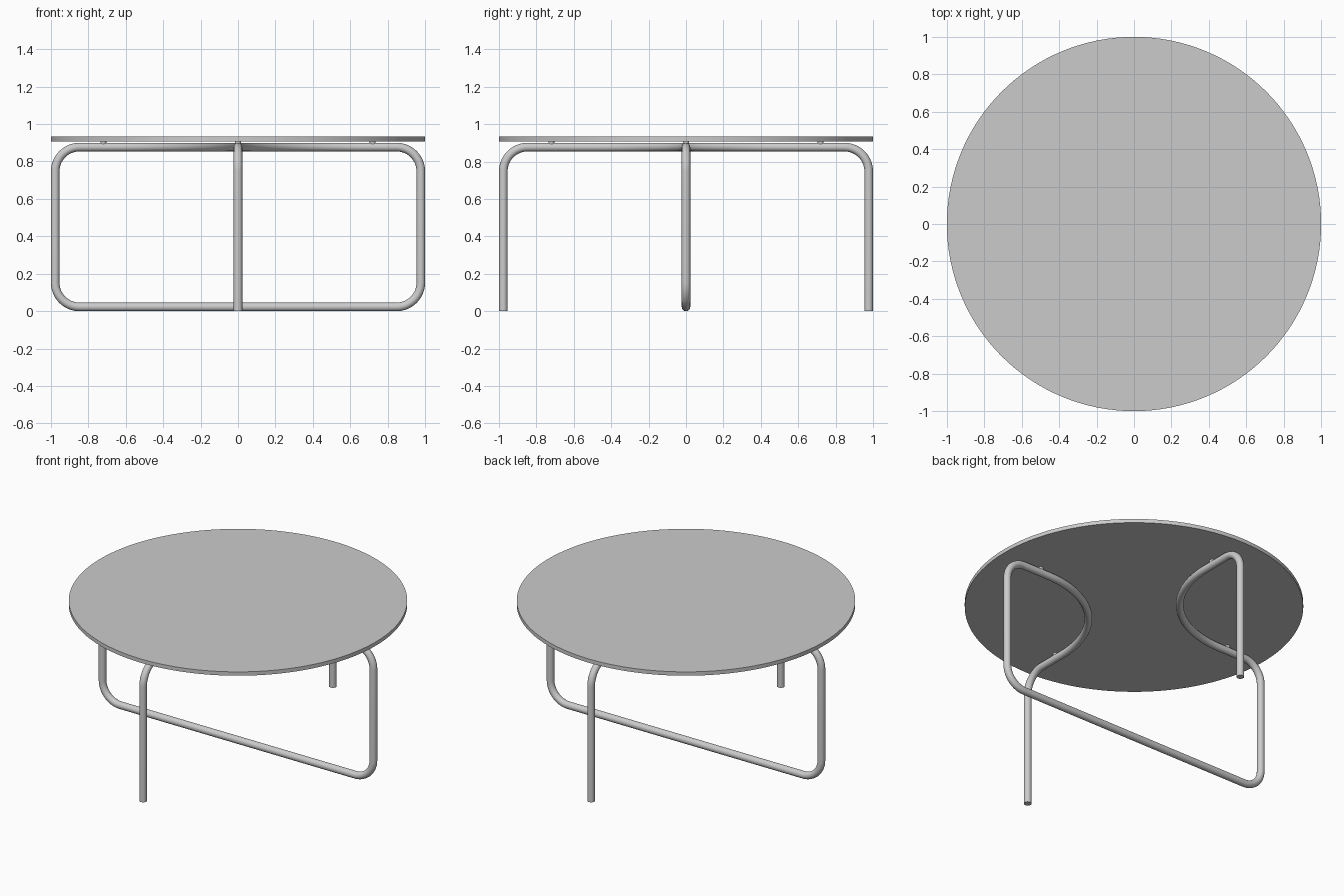
import bpy
from math import acos, tan, sin, cos
from mathutils import Vector

if "Cube" in bpy.data.objects:
    bpy.data.objects.remove(bpy.data.objects["Cube"])

TUBE_R = 0.023
LEG = 1 - TUBE_R      # leg distance from the centre
TOP = 0.90 - TUBE_R   # centreline height of the upper run
LOW = TUBE_R          # centreline height of the floor bar


def fillet(prev, corner, nxt, radius, steps):
    """Arc points rounding one corner of a path."""
    a, b = (prev - corner).normalized(), (nxt - corner).normalized()
    half = acos(a.dot(b)) / 2
    start = corner + a * (radius / tan(half))
    centre = corner + (a + b).normalized() * (radius / sin(half))
    u, v = (start - centre).normalized(), -a
    sweep = 2 * (1.5707963 - half)
    return [centre + radius * (u * cos(sweep * i / steps) + v * sin(sweep * i / steps))
            for i in range(steps + 1)]


def smooth(obj):
    bpy.ops.object.select_all(action='DESELECT')
    obj.select_set(True)
    bpy.context.view_layer.objects.active = obj
    bpy.ops.object.shade_smooth_by_angle(angle=0.6)


def disc(name, radius, z0, z1, x=0, y=0, sides=32):
    bpy.ops.mesh.primitive_cylinder_add(vertices=sides, radius=radius, depth=z1 - z0,
                                        location=(x, y, (z0 + z1) / 2))
    obj = bpy.context.object
    obj.name = name
    smooth(obj)


# Table top
disc("table_top", 1.0, 0.908, 0.933, sides=128)

# Continuous bent tube frame: half path, then the same half turned 180 degrees
half = [((0, -LEG, 0), 0), ((0, -LEG, TOP), 0.13), ((0, 0, TOP), 0.66),
        ((LEG, 0, TOP), 0.13), ((LEG, 0, LOW), 0.13)]
path = [(Vector(p), r) for p, r in half]
path += [(Vector((-p.x, -p.y, p.z)), r) for p, r in reversed(path)]

points = [path[0][0]]
for (p, _), (c, r), (n, _) in zip(path, path[1:], path[2:]):
    points += fillet(p, c, n, r, 32 if r > 0.5 else 14)
points.append(path[-1][0])

curve = bpy.data.curves.new("tube_frame", 'CURVE')
curve.dimensions = '3D'
curve.bevel_depth = TUBE_R
curve.bevel_resolution = 6
curve.use_fill_caps = True
spline = curve.splines.new('POLY')
spline.points.add(len(points) - 1)
for sp, p in zip(spline.points, points):
    sp.co = (*p, 1)
frame = bpy.data.objects.new("tube_frame", curve)
bpy.context.collection.objects.link(frame)
bpy.ops.object.select_all(action='DESELECT')
frame.select_set(True)
bpy.context.view_layer.objects.active = frame
bpy.ops.object.convert(target='MESH')
smooth(bpy.context.object)

# Small mounting pads between tube and top
for i, (x, y) in enumerate([(0.72, 0), (-0.72, 0), (0, 0.72), (0, -0.72)]):
    disc(f"mounting_pad_{i + 1}", 0.016, 0.885, 0.909, x, y)
